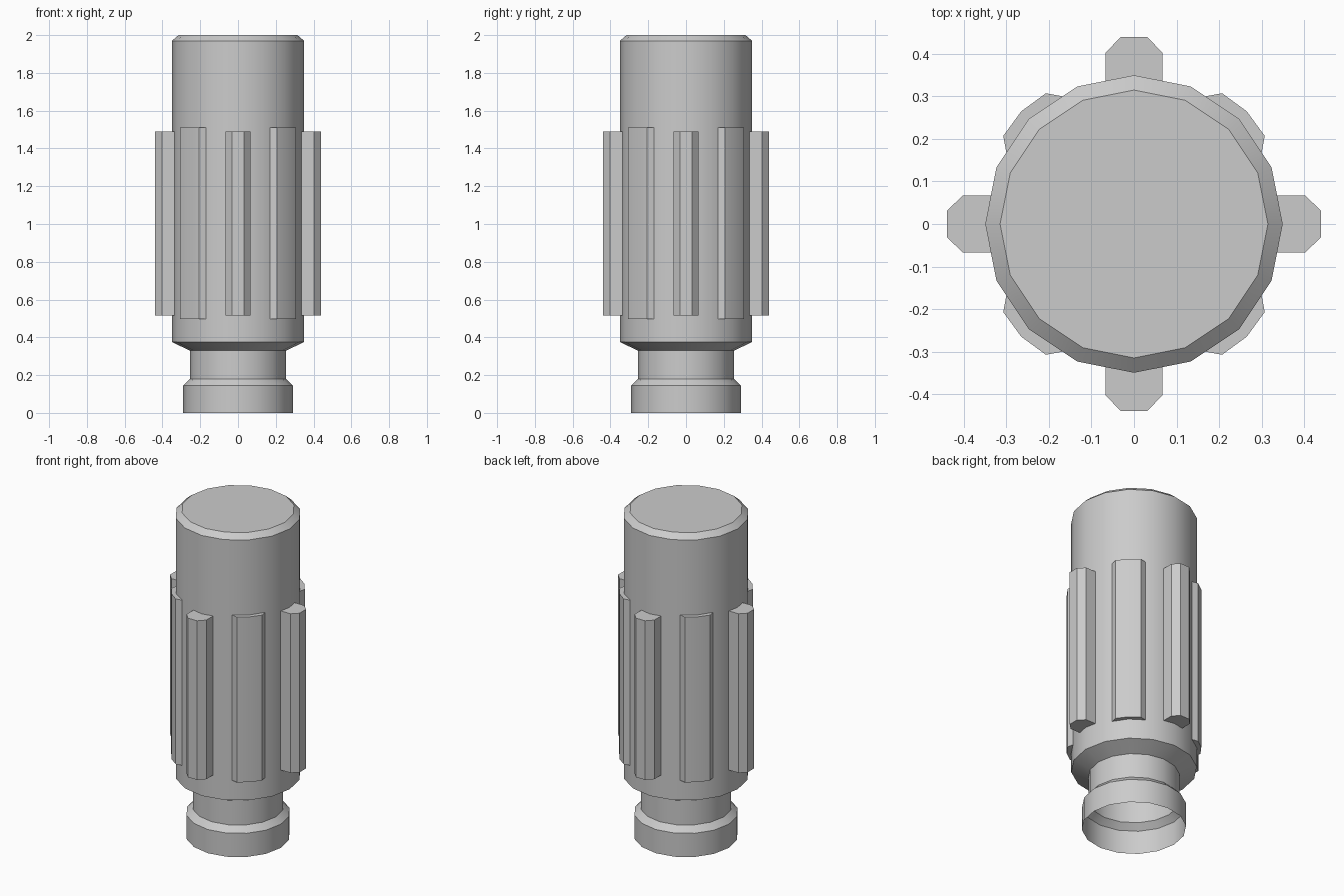
import bpy, bmesh, math
from mathutils import Matrix, Vector

cube = bpy.data.objects.get("Cube")
if cube:
    bpy.data.objects.remove(cube, do_unlink=True)

grey = bpy.data.materials.new("plain_grey")
grey.use_nodes = True
colour = (0.6, 0.6, 0.6, 1)
grey.diffuse_color = colour
grey.node_tree.nodes["Principled BSDF"].inputs["Base Color"].default_value = colour


def finish(name, bm):
    bmesh.ops.recalc_face_normals(bm, faces=bm.faces[:])
    mesh = bpy.data.meshes.new(name)
    bm.to_mesh(mesh)
    bm.free()
    mesh.materials.append(grey)
    obj = bpy.data.objects.new(name, mesh)
    bpy.context.collection.objects.link(obj)
    bpy.ops.object.select_all(action="DESELECT")
    obj.select_set(True)
    bpy.context.view_layer.objects.active = obj
    bpy.ops.object.shade_smooth_by_angle(angle=math.radians(30))
    return obj


def lathe(name, profile, sides):
    """Turn (radius, height) points into an open-bottomed shell with a flat cap."""
    bm = bmesh.new()
    rings = []
    for r, z in profile:
        rings.append([bm.verts.new((r * math.cos(math.tau * i / sides),
                                    r * math.sin(math.tau * i / sides), z))
                      for i in range(sides)])
    for low, high in zip(rings, rings[1:]):
        for i in range(sides):
            j = (i + 1) % sides
            bm.faces.new((low[i], low[j], high[j], high[i]))
    bm.faces.new(rings[-1])
    return finish(name, bm)


def rib(name, section, bottom, top, angle):
    """Extrude a (radial, sideways) half section, mirrored, and turn it into place."""
    bm = bmesh.new()
    outline = section + [(r, -t) for r, t in reversed(section) if t > 0]
    face = bm.faces.new([bm.verts.new((r, t, bottom)) for r, t in outline])
    new = bmesh.ops.extrude_face_region(bm, geom=[face])["geom"]
    verts = [v for v in new if isinstance(v, bmesh.types.BMVert)]
    bmesh.ops.translate(bm, verts=verts, vec=Vector((0, 0, top - bottom)))
    bmesh.ops.rotate(bm, verts=bm.verts[:], matrix=Matrix.Rotation(angle, 3, "Z"))
    return finish(name, bm)


# Hollow body with foot collar, neck and chamfered top
lathe("body", [(0.29, 0), (0.29, 0.145), (0.255, 0.18), (0.255, 0.33),
               (0.35, 0.375), (0.35, 1.97), (0.315, 2.0)], 16)

# Four narrow chamfered ribs alternating with four wide shallow ones
narrow = [(0.31, 0.067), (0.403, 0.067), (0.44, 0.031)]
wide = [(0.316, 0.104), (0.364, 0.071), (0.375, 0)]
for i, place in enumerate(("left", "back", "right", "front")):
    turn = i * math.pi / 2
    rib("narrow_rib_" + place, narrow, 0.515, 1.49, turn)
    rib("wide_rib_" + str(i + 1), wide, 0.497, 1.51, turn + math.pi / 4)
